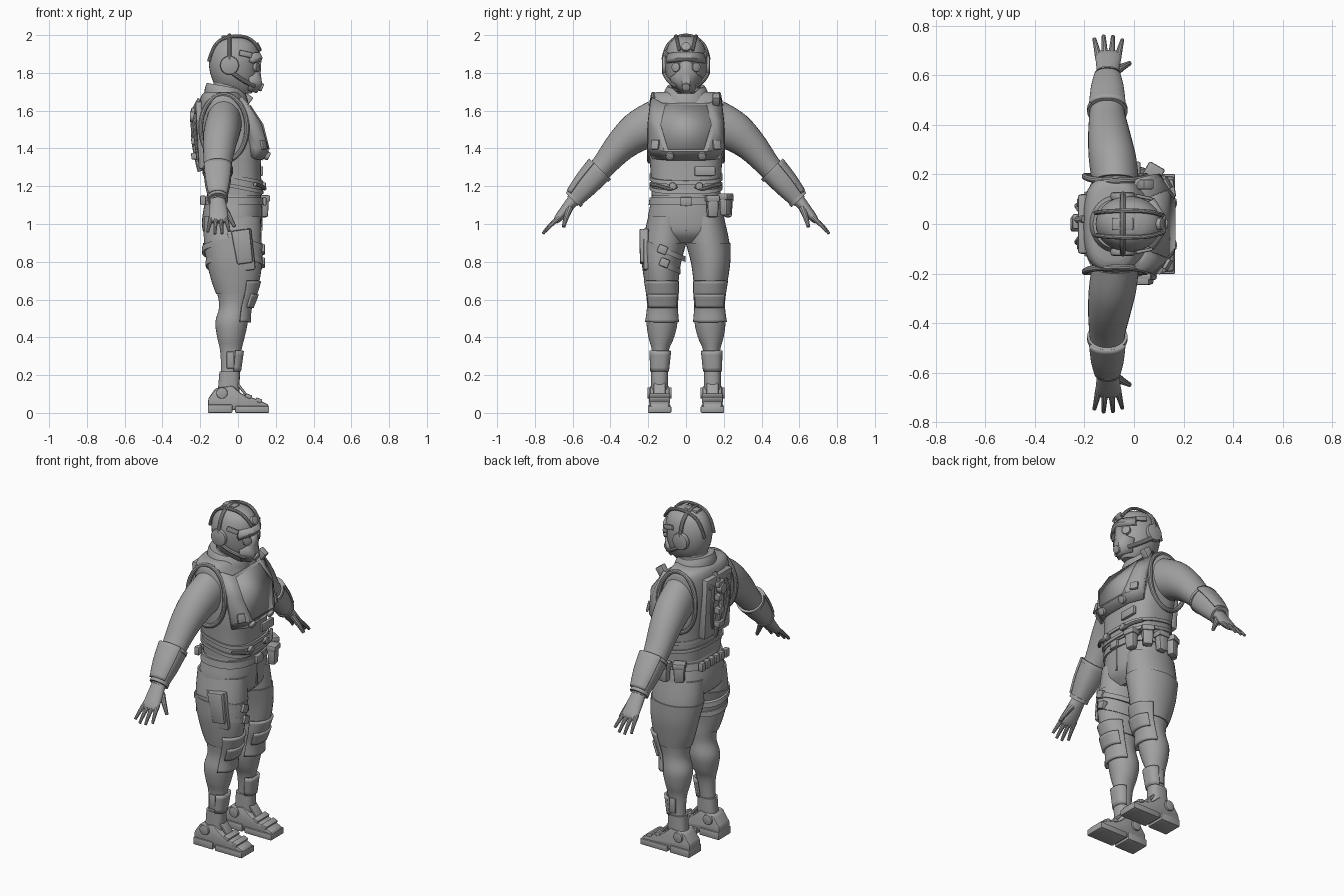
import bpy, bmesh
from math import sin, cos, pi, radians, copysign
from mathutils import Vector, Matrix, Euler

old = bpy.data.objects.get("Cube")
if old:
    bpy.data.objects.remove(old, do_unlink=True)

grey = bpy.data.materials.new("plain_grey")
grey.use_nodes = True
grey.diffuse_color = (.36, .36, .36, 1)
grey.node_tree.nodes["Principled BSDF"].inputs["Base Color"].default_value = grey.diffuse_color
made = []
SIDES = {"left": 1, "right": -1}


def add(name, mesh):
    mesh.materials.clear()
    mesh.materials.append(grey)
    obj = bpy.data.objects.new(name, mesh)
    bpy.context.collection.objects.link(obj)
    made.append(obj)
    return obj


def add_bm(name, bm):
    mesh = bpy.data.meshes.new(name)
    bm.to_mesh(mesh)
    bm.free()
    return add(name, mesh)


def solidify(obj, thick, offset):
    mod = obj.modifiers.new("thickness", "SOLIDIFY")
    mod.thickness, mod.offset = thick, offset


def refine(secs, n):
    """Spline through the sections, n steps between neighbours."""
    P = [Vector(tuple(q) + (0,) * (6 - len(q))) for q in secs]
    out = []
    for i in range(len(P) - 1):
        a, b, c, d = P[max(i - 1, 0)], P[i], P[i + 1], P[min(i + 2, len(P) - 1)]
        for k in range(n):
            t = k / n
            out.append((b * 2 + (c - a) * t + (a * 2 - b * 5 + c * 4 - d) * t ** 2
                        + (b * 3 - a - c * 3 + d) * t ** 3) * .5)
    return out + [P[-1]]


def loft(name, secs, s=1, e=2, grow=0, arc=None, thick=0, shear=0, n=4, segs=32):
    """Skin over sections (z, back x, front x, y, half width, tilt), listed downwards."""
    bm = bmesh.new()
    rings = []
    for z, x0, x1, y, b, tilt in refine(secs, n):
        tilt, ring = radians(tilt), []
        for k in range(segs + (1 if arc else 0)):
            t = radians(arc[0] + (arc[1] - arc[0]) * k / segs) if arc else 2 * pi * k / segs
            u = ((x1 - x0) / 2 + grow) * copysign(abs(cos(t)) ** (2 / e), cos(t))
            v = (b + grow) * copysign(abs(sin(t)) ** (2 / e), sin(t))
            ring.append(bm.verts.new(((x0 + x1) / 2 + u, s * (y + v * cos(tilt)),
                                      z + v * sin(tilt) + shear * u)))
        rings.append(ring)
    for p, q in zip(rings, rings[1:]):
        for k in range(segs):
            m = k + 1 if arc else (k + 1) % segs
            bm.faces.new((p[k], q[k], q[m], p[m])[::s])
    if not arc:
        bm.faces.new(rings[0][::s])
        bm.faces.new(rings[-1][::-s])
    obj = add_bm(name, bm)
    if thick:
        solidify(obj, thick, 1)
    return obj


def sheet(name, rows, thick):
    """Faceted front plate from half rows (x, y, z), mirrored across y."""
    bm = bmesh.new()
    grid = [[bm.verts.new(p) for p in [(x, -y, z) for x, y, z in r[::-1]] + r] for r in rows]
    for p, q in zip(grid, grid[1:]):
        for k in range(len(p) - 1):
            bm.faces.new((p[k], q[k], q[k + 1], p[k + 1]))
    solidify(add_bm(name, bm), thick, -1)


def box(name, loc, size, rot=(0, 0, 0), bevel=.006, taper=1):
    bm = bmesh.new()
    bmesh.ops.create_cube(bm, size=1)
    for v in bm.verts:
        f = taper if v.co.z < 0 else 1
        v.co = Vector((v.co.x * size[0] * f, v.co.y * size[1] * f, v.co.z * size[2]))
    bmesh.ops.bevel(bm, geom=bm.edges[:], offset=bevel, segments=2, affect="EDGES", profile=.5)
    turn = Euler([radians(a) for a in rot]).to_matrix().to_4x4()
    bm.transform(Matrix.Translation(loc) @ turn)
    return add_bm(name, bm)


def disc(name, loc, radius, depth, axis, bevel=.005):
    bm = bmesh.new()
    bmesh.ops.create_cone(bm, cap_ends=True, segments=24, radius1=radius, radius2=radius, depth=depth)
    rims = [e for e in bm.edges if any(len(f.verts) > 4 for f in e.link_faces)]
    bmesh.ops.bevel(bm, geom=rims, offset=bevel, segments=2, affect="EDGES", profile=.5)
    turn = Vector((0, 0, 1)).rotation_difference(Vector(axis)).to_matrix().to_4x4()
    bm.transform(Matrix.Translation(loc) @ turn)
    return add_bm(name, bm)


def tube(name, pts, r, cyclic=False, end=1):
    cu = bpy.data.curves.new(name, "CURVE")
    cu.dimensions, cu.bevel_depth, cu.bevel_resolution, cu.use_fill_caps = "3D", r, 3, True
    sp = cu.splines.new("NURBS")
    sp.points.add(len(pts) - 1)
    for k, p in enumerate(pts):
        sp.points[k].co = (*p, 1)
        sp.points[k].radius = 1 + (end - 1) * k / (len(pts) - 1)
    sp.order_u, sp.use_cyclic_u, sp.use_endpoint_u, sp.resolution_u = 3, cyclic, not cyclic, 6
    tmp = bpy.data.objects.new(name + "_path", cu)
    bpy.context.collection.objects.link(tmp)
    mesh = bpy.data.meshes.new_from_object(tmp.evaluated_get(bpy.context.evaluated_depsgraph_get()))
    bpy.data.objects.remove(tmp, do_unlink=True)
    return add(name, mesh)


# Torso, vest bands and hips
loft("vest", [(1.70, -.17, -.01, 0, .15), (1.685, -.19, .015, 0, .18), (1.65, -.203, .04, 0, .193),
              (1.58, -.208, .08, 0, .197), (1.48, -.2, .11, 0, .197), (1.38, -.188, .12, 0, .195),
              (1.28, -.175, .122, 0, .188), (1.15, -.162, .126, 0, .183)], e=2.8, segs=48)
for k, z in enumerate((1.26, 1.21)):
    loft(f"vest_band_{k}", [(z, -.17, .125, 0, .186), (z - .02, -.17, .128, 0, .186)],
         e=2.8, grow=.008, shear=-.2, n=1, segs=48)
loft("hips", [(1.17, -.16, .12, 0, .178), (1.1, -.178, .126, 0, .19), (1.02, -.19, .126, 0, .203),
              (.95, -.18, .115, 0, .19), (.9, -.12, .07, 0, .1)], e=2.4, segs=48)
loft("belt", [(1.14, -.17, .125, 0, .185), (1.1, -.178, .127, 0, .19)], e=2.4, grow=.008, n=1, segs=48)
box("belt_buckle", (.14, 0, 1.12), (.02, .06, .045))
box("fly_seam", (.124, 0, 1.03), (.012, .012, .13), bevel=.003)
loft("collar", [(1.73, -.165, .025, 0, .1), (1.7, -.175, .045, 0, .115), (1.66, -.18, .055, 0, .125)],
     shear=-.18)
loft("neck", [(1.8, -.13, .05, 0, .075), (1.73, -.13, .045, 0, .077), (1.66, -.145, .04, 0, .09)])

# Chest armour
sheet("chest_plate", [[(.055, .125, 1.64), (.02, .185, 1.675)], [(.125, .155, 1.53), (.075, .2, 1.55)],
                      [(.163, .115, 1.385), (.105, .203, 1.4)], [(.13, .1, 1.337), (.085, .18, 1.345)]], .05)
sheet("chest_panel", [[(.067, .11, 1.63)], [(.134, .135, 1.53)], [(.168, .095, 1.395)]], .02)
box("shoulder_radio", (.045, .16, 1.66), (.05, .04, .055), (0, 35, 0))
box("abdomen_flap", (.123, .1, 1.28), (.02, .11, .05))

# Back pack: plate, spine cable and couplings
box("back_plate", (-.195, 0, 1.47), (.045, .24, .36), (0, -3, 0), .012)
tube("spine_cable", [(-.2, .02, 1.66), (-.24, .02, 1.6), (-.235, -.01, 1.5), (-.23, .02, 1.4),
                     (-.2, .01, 1.28)], .015)
for k, z in enumerate((1.6, 1.52, 1.44, 1.36)):
    box(f"spine_coupling_{k}", (-.225, .01, z), (.045, .06, .035), (0, -4, 0))
disc("back_valve", (-.23, 0, 1.57), .03, .05, (1, 0, 0))
for name, s in SIDES.items():
    tube(name + "_back_hose", [(-.2, s * .04, 1.63), (-.235, s * .07, 1.58), (-.225, s * .08, 1.45),
                               (-.21, s * .05, 1.34)], .01)
    disc(name + "_back_bolt", (-.215, s * .085, 1.6), .018, .03, (1, 0, 0))
for k in range(6):
    box(f"rear_belt_cell_{k}", (-.185, (k - 2.5) * .045, 1.125), (.03, .036, .05))

ARM = [(1.53, -.17, .02, .17, .122, 76), (1.485, -.182, .01, .26, .106, 55), (1.41, -.185, -.012, .35, .084, 46),
       (1.305, -.18, -.035, .44, .065, 44), (1.21, -.17, -.045, .525, .057, 44), (1.12, -.148, -.066, .602, .036, 44)]
LEG = [(1.04, -.18, .12, .105, .095), (.9, -.18, .125, .117, .113), (.8, -.16, .122, .13, .099),
       (.7, -.135, .108, .13, .085), (.63, -.11, .085, .125, .078), (.56, -.1, .058, .125, .073),
       (.48, -.12, .052, .127, .082), (.4, -.11, .035, .131, .068), (.33, -.095, .018, .136, .045),
       (.22, -.09, .002, .14, .037), (.1, -.1, 0, .14, .037)]

for name, s in SIDES.items():
    # Vest armhole, badge and clasps
    tube(name + "_armhole_rim", [(-.075 + .125 * cos(t * pi / 8), s * (.193 - .02 * max(0, sin(t * pi / 8))),
                                  1.51 + .18 * sin(t * pi / 8)) for t in range(16)], .013, True)
    box(name + "_chest_badge", (.136, s * .163, 1.42), (.014, .045, .05), (0, -14, s * 30), .003)
    disc(name + "_chest_knob", (.152, s * .085, 1.362), .022, .03, (1, 0, -.5))
    tube(name + "_vest_cable", [(.13, s * .05, 1.2), (.145, s * .08, 1.18), (.135, s * .13, 1.2),
                                (.09, s * .185, 1.21)], .01)
    disc(name + "_vest_clasp", (.135, s * .07, 1.2), .02, .025, (1, 0, 0))

    # Arm with bracer
    loft(name + "_arm", ARM, s)
    guard = [(1.29, -.18, -.035, .453, .068, 44), (1.21, -.17, -.045, .525, .06, 44),
             (1.14, -.152, -.062, .585, .046, 44)]
    loft(name + "_bracer", guard, s, grow=.004, e=2.4)
    loft(name + "_bracer_plate", guard, s, grow=.003, arc=(35, 145), thick=.012, e=2.4)
    for end, (z, x0, x1, y, b, tilt) in (("elbow", guard[0]), ("wrist", guard[2])):
        loft(f"{name}_{end}_rim", [(z, x0, x1, y, b, tilt), (z - .014, x0, x1, y + .013, b, tilt)],
             s, grow=.009, n=1)

    # Hand
    loft(name + "_palm", [(1.135, -.147, -.068, .59, .033, 44), (1.08, -.152, -.057, .635, .028, 44),
                          (1.03, -.155, -.052, .677, .021, 44), (1.01, -.148, -.058, .693, .012, 44)], s)
    for k, reach in enumerate((.85, 1, .98, .8)):
        x = -.143 + k * .026
        tip = x + (x + .105) * .45
        tube(f"{name}_finger_{k}", [(x, s * .67, 1.035), ((x + tip) / 2, s * (.68 + .04 * reach), 1.0),
                                    (tip, s * (.68 + .078 * reach), 1.02 - .072 * reach)], .014, end=.55)
    tube(name + "_thumb", [(-.075, s * .615, 1.085), (-.045, s * .635, 1.04), (-.018, s * .648, .985)],
         .019, end=.5)

    # Leg, trouser hem and armour
    loft(name + "_leg", LEG, s)
    loft(name + "_trouser_leg", LEG[1:5], s, grow=.006)
    loft(name + "_knee_pad", LEG[3:7], s, grow=.002, arc=(-65, 65), thick=.014, e=2.3)
    loft(name + "_knee_cap", LEG[4:6], s, grow=.014, arc=(-48, 48), thick=.012, e=2.3)
    loft(name + "_shin_guard", LEG[8:10], s, grow=.002, arc=(-75, 75), thick=.012, e=3)
    loft(name + "_ankle_cuff", LEG[9:], s, grow=.008, e=2.6)
    box(name + "_shin_clip", (-.04, s * .182, .28), (.04, .012, .09))

    # Boot
    bm = bmesh.new()
    outline = [(-.16, .03), (-.158, .075), (-.12, .13), (-.03, .145), (.02, .1), (.1, .072), (.16, .045), (.165, .02)]
    face = bm.faces.new([bm.verts.new((x, s * .14 - .052, z)) for x, z in outline])
    out = bmesh.ops.extrude_face_region(bm, geom=[face])
    bmesh.ops.translate(bm, vec=(0, .104, 0), verts=[v for v in out["geom"] if isinstance(v, bmesh.types.BMVert)])
    bmesh.ops.recalc_face_normals(bm, faces=bm.faces[:])
    bmesh.ops.bevel(bm, geom=bm.edges[:], offset=.01, segments=2, affect="EDGES", profile=.5)
    add_bm(name + "_boot", bm)
    box(name + "_heel_sole", (-.095, s * .14, .022), (.13, .118, .044))
    box(name + "_toe_sole", (.075, s * .14, .018), (.18, .124, .036))
    box(name + "_sole_arch", (-.02, s * .14, .03), (.06, .1, .03))
    box(name + "_boot_tongue", (.012, s * .14, .135), (.014, .062, .1), (0, -38, 0))
    for k, (x, z) in enumerate(((.055, .088), (.11, .066))):
        box(f"{name}_boot_strap_{k}", (x, s * .14, z), (.035, .112, .022), (0, 22, 0))
    for k in (-1, 1):
        disc(f"{name}_ankle_disc_{k + 1}", (-.085, s * .14 + k * .053, .105), .03, .022, (0, 1, 0))

    # Headset and mask sides
    disc(name + "_ear_cup", (-.045, s * .112, 1.84), .05, .032, (0, 1, 0), .01)
    tube(name + "_jaw_hose", [(-.03, s * .115, 1.8), (.03, s * .098, 1.755), (.085, s * .05, 1.73)], .012)
    box(name + "_temple_clip", (.04, s * .108, 1.9), (.07, .014, .03), (0, 12, -s * 12))
    disc(name + "_eye_lens", (.098, s * .052, 1.83), .025, .02, (1, s * .55, 0))
    tube(name + "_helmet_rail", [(.115, s * .035, 1.92), (.08, s * .05, 1.985), (-.03, s * .055, 2.0),
                                 (-.13, s * .05, 1.96), (-.155, s * .045, 1.86)], .009)

# Head, helmet trim and mask
loft("head", [(1.993, -.06, .015, 0, .035), (1.978, -.1, .06, 0, .067), (1.945, -.132, .098, 0, .094),
              (1.89, -.152, .114, 0, .11), (1.83, -.153, .108, 0, .111), (1.77, -.138, .1, 0, .098),
              (1.72, -.11, .09, 0, .072), (1.69, -.05, .07, 0, .045)])
tube("headset_band", [(-.045, .12 * cos(t * pi / 8), 1.87 + .13 * sin(t * pi / 8)) for t in range(9)], .011)
box("crest_box", (-.045, 0, 1.987), (.085, .05, .022))
disc("forehead_lamp", (.103, 0, 1.935), .025, .03, (1, 0, .5))
sheet("brow_guard", [[(.115, .03, 1.91), (.07, .098, 1.905)], [(.13, .03, 1.88), (.082, .104, 1.87)],
                     [(.122, .02, 1.86), (.078, .104, 1.85)]], .025)
sheet("face_mask", [[(.124, .012, 1.87), (.112, .026, 1.865)], [(.12, .015, 1.8), (.1, .058, 1.795)],
                    [(.128, .022, 1.74), (.072, .088, 1.775)], [(.1, .02, 1.692), (.06, .06, 1.705)]], .03)
disc("mask_filter", (.122, 0, 1.725), .022, .02, (1, 0, -.4))

# Left hip pouches
for k, (x, y, z, turn) in enumerate(((.135, .14, 1.09, 10), (.08, .21, 1.1, 60), (-.01, .222, 1.09, 90),
                                     (-.1, .205, 1.1, 115))):
    box(f"hip_pouch_{k}", (x, y, z), (.05, .065, .11), (0, 0, turn), .012, .85)
    box(f"hip_pouch_flap_{k}", (x, y, z + .045), (.06, .073, .035), (0, 0, turn), .008)

# Right thigh holster and straps
box("holster", (.025, -.226, .88), (.1, .042, .18), (0, -8, 0), .01, .85)
box("holster_backing", (.02, -.212, .86), (.13, .03, .22), (0, -8, 0), .01, .9)
for k, (sec, z) in enumerate(((LEG[1], .875), (LEG[2], .805))):
    tail = sec[1:] + (22,)
    loft(f"thigh_strap_{k}", [(z, *tail), (z - .03, *tail)], -1, grow=.011, n=1)
    box(f"strap_buckle_{k}", (.128, -.125 + k * .01, z - .01), (.03, .05, .045), (-22, 0, 0))

# Smooth shading with crisp edges
bpy.ops.object.select_all(action="DESELECT")
for obj in made:
    obj.select_set(True)
bpy.context.view_layer.objects.active = made[0]
bpy.ops.object.shade_smooth_by_angle(angle=radians(32))
